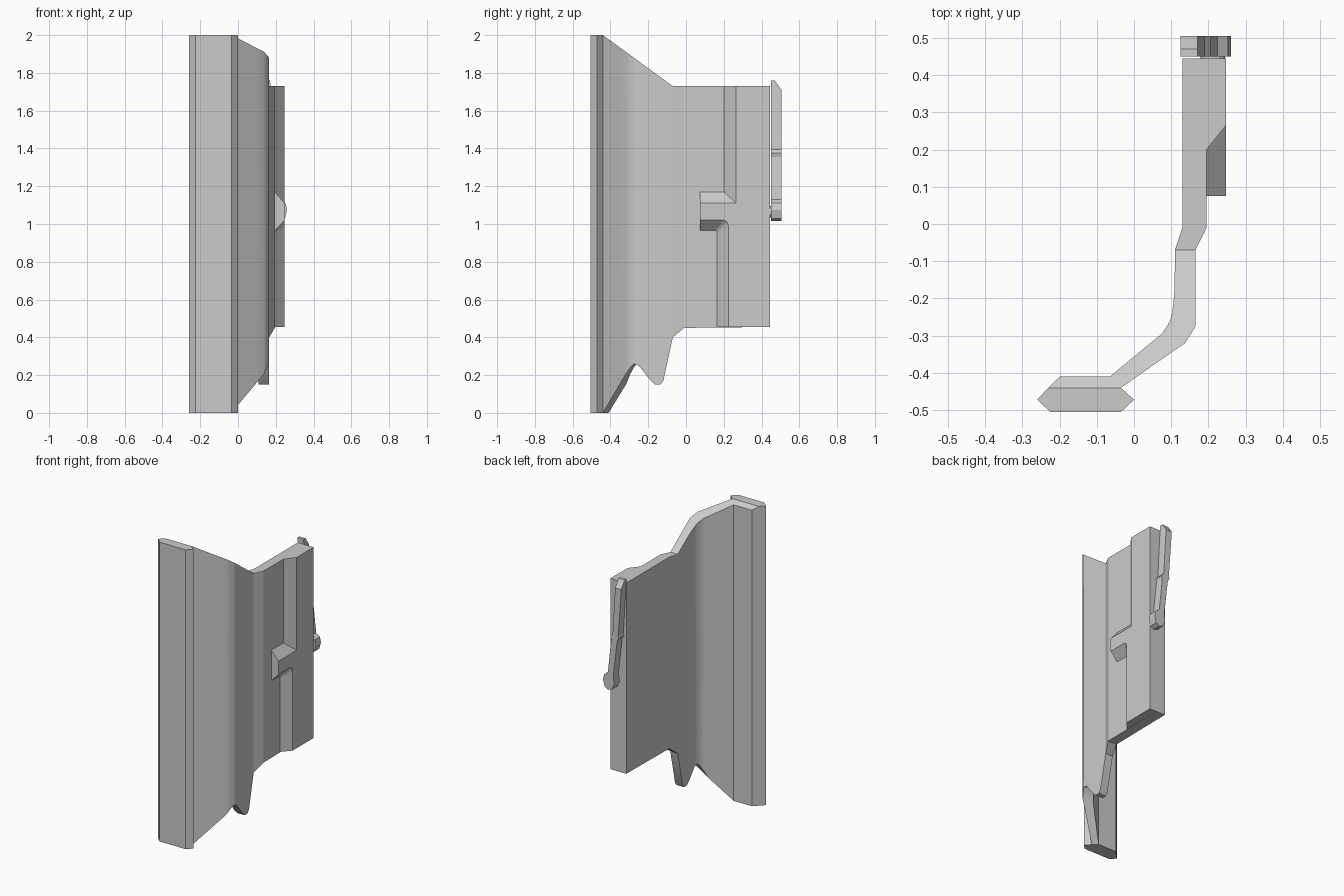
import bpy, bmesh, math
from mathutils import Matrix

if "Cube" in bpy.data.objects:
    bpy.data.objects.remove(bpy.data.objects["Cube"])


def loft(name, rings, smooth=False):
    """Skin a list of equal-length closed rings and cap both ends."""
    bm = bmesh.new()
    vs = [[bm.verts.new(p) for p in r] for r in rings]
    n = len(rings[0])
    for a, b in zip(vs, vs[1:]):
        for i in range(n):
            j = (i + 1) % n
            bm.faces.new((a[i], a[j], b[j], b[i]))
    bm.faces.new(vs[0])
    bm.faces.new(vs[-1])
    bmesh.ops.recalc_face_normals(bm, faces=bm.faces)
    me = bpy.data.meshes.new(name)
    bm.to_mesh(me)
    bm.free()
    ob = bpy.data.objects.new(name, me)
    bpy.context.collection.objects.link(ob)
    if smooth:
        bpy.ops.object.select_all(action='DESELECT')
        ob.select_set(True)
        bpy.context.view_layer.objects.active = ob
        bpy.ops.object.shade_smooth_by_angle(angle=math.radians(25))
    return ob


def top(y):
    """Height of the upper edge: full, then sloping, then level."""
    t = min(max((y + 0.44) / 0.37, 0), 1)
    return 2 - 0.27 * t


# front post: bevelled bar plus its sloped rear shoulder
for name, outline in {
    "front_post": [(-.26, -.472), (-.225, -.505), (-.035, -.505),
                   (0, -.472), (-.035, -.44), (-.23, -.44)],
    "post_shoulder": [(-.23, -.44), (-.035, -.44), (-.065, -.41), (-.2, -.41)],
}.items():
    loft(name, [[(x, y, 0) for x, y in outline],
                [(x, y, top(y)) for x, y in outline]])

# bent wall: outer x, outer y, inner x, inner y, bottom z
stations = [
    (-.035, -.44, -.065, -.41, 0), (.095, -.349, .05, -.315, .155),
    (.137, -.32, .075, -.295, .205), (.153, -.295, .087, -.277, .24),
    (.165, -.275, .097, -.26, .26), (.165, -.25, .103, -.238, .25),
    (.165, -.19, .108, -.19, .175), (.165, -.165, .109, -.165, .15),
    (.165, -.135, .109, -.135, .15), (.165, -.12, .11, -.12, .17),
    (.165, -.07, .11, -.07, .40), (.195, -.01, .13, -.01, .45),
    (.195, .445, .13, .445, .455)]
loft("bent_wall", [[(xo, yo, zb), (xo, yo, top(yo)), (xi, yi, top(yi)), (xi, yi, zb)]
                   for xo, yo, xi, yi, zb in stations], smooth=True)

# raised outer panel with ramped edges and a forward arm (y, z outlines)
base = [(.445, .455), (.445, 1.73), (.2, 1.73), (.2, 1.17), (.075, 1.17),
        (.075, .965), (.155, .965), (.163, .96), (.165, .95), (.165, .455)]
crest = [(.445, .455), (.445, 1.73), (.265, 1.73), (.265, 1.11), (.075, 1.11),
         (.075, 1.02), (.2, 1.02), (.217, 1.012), (.225, .99), (.225, .455)]
loft("raised_panel", [[(.195, y, z) for y, z in base],
                      [(.247, y, z) for y, z in crest]])

# tilted lever on the rear edge (x, z outline), outer top end chamfered
lever = [(.125, 1.76), (.17, 1.76), (.189, 1.395), (.205, 1.375), (.2, 1.355),
         (.224, 1.13), (.252, 1.11), (.26, 1.075), (.248, 1.03), (.222, 1.015),
         (.193, 1.025), (.178, 1.065), (.184, 1.12), (.156, 1.355),
         (.143, 1.375), (.148, 1.395)]
loft("lever", [[(x, .45, z) for x, z in lever],
               [(x, .47 if z > 1.7 else .505, z) for x, z in lever],
               [(x, .505, min(z, 1.71)) for x, z in lever]])

# pivot pin joining lever to panel
ring = [(.212 + .033 * math.cos(i * math.pi / 6), 1.065 + .03 * math.sin(i * math.pi / 6))
        for i in range(12)]
loft("lever_pin", [[(x, y, z) for x, z in ring] for y in (.435, .46)], smooth=True)
